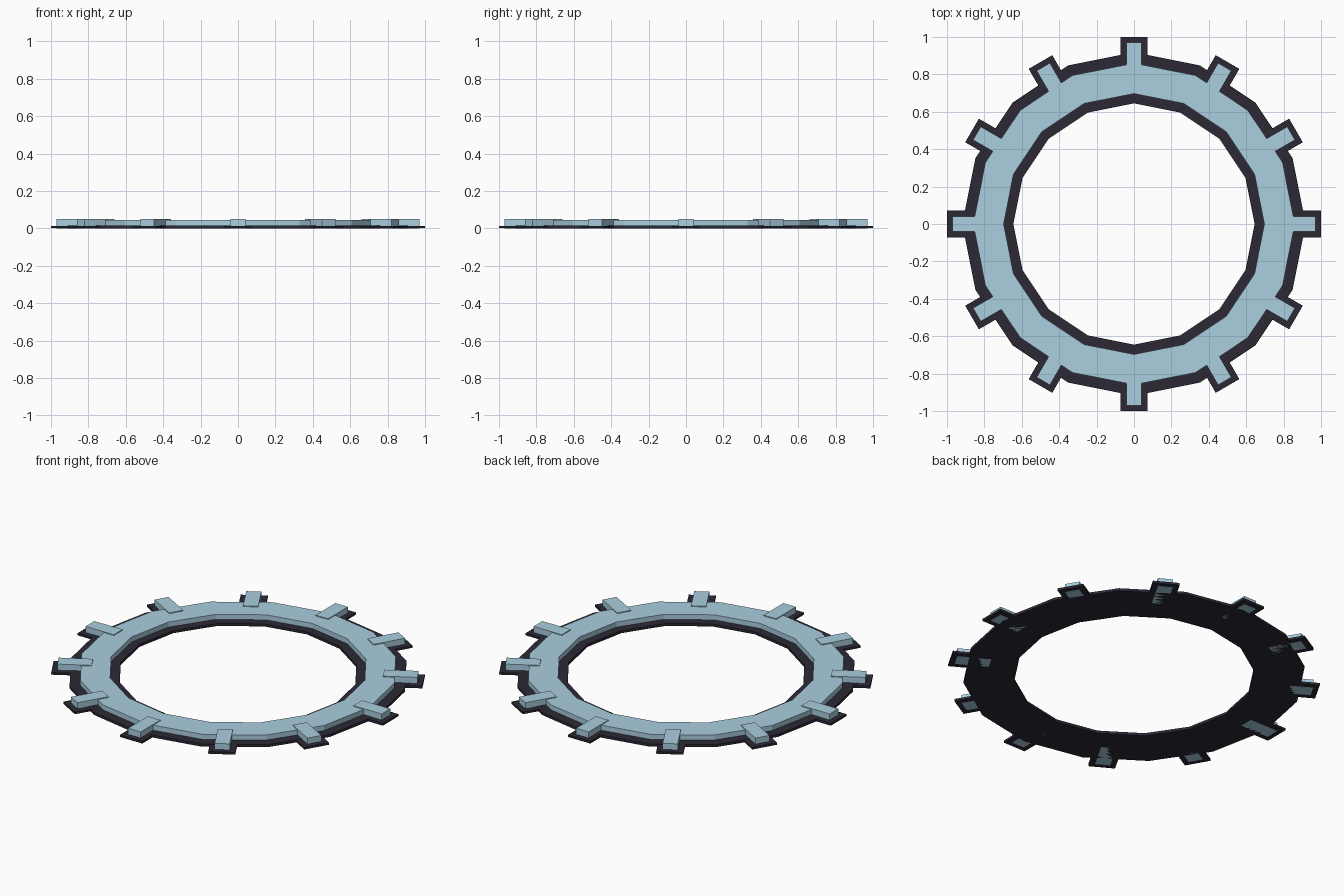
import bpy, bmesh
from math import cos, sin, pi

if "Cube" in bpy.data.objects:
    bpy.data.objects.remove(bpy.data.objects["Cube"])

SIDES, TEETH = 16, 12


def material(name, color):
    m = bpy.data.materials.new(name)
    m.diffuse_color = color
    m.use_nodes = True
    m.node_tree.nodes["Principled BSDF"].inputs["Base Color"].default_value = m.diffuse_color
    return m


dark = material("dark_trim", (0.025, 0.022, 0.035, 1))
blue = material("pale_blue", (0.40, 0.62, 0.74, 1))


def finish(name, bm, mat):
    bmesh.ops.recalc_face_normals(bm, faces=bm.faces[:])
    mesh = bpy.data.meshes.new(name)
    bm.to_mesh(mesh)
    bm.free()
    mesh.materials.append(mat)
    bpy.context.collection.objects.link(bpy.data.objects.new(name, mesh))


def ring(name, r_in, r_out, z0, z1, mat):
    """Faceted flat band: a rectangular section swept round the z axis."""
    bm = bmesh.new()
    section = [(r_in, z0), (r_out, z0), (r_out, z1), (r_in, z1)]
    loops = []
    for i in range(SIDES):
        a = 2 * pi * i / SIDES
        loops.append([bm.verts.new((r * cos(a), r * sin(a), z)) for r, z in section])
    for i in range(SIDES):
        p, q = loops[i], loops[(i + 1) % SIDES]
        for j in range(4):
            k = (j + 1) % 4
            bm.faces.new((p[j], q[j], q[k], p[k]))
    finish(name, bm, mat)


def teeth(name, r_in, r_out, half_w, z0, z1, mat):
    """Radial blocks repeated round the ring."""
    bm = bmesh.new()
    for i in range(TEETH):
        a = 2 * pi * i / TEETH
        c, s = cos(a), sin(a)
        outline = [(r_in, -half_w), (r_out, -half_w), (r_out, half_w), (r_in, half_w)]
        low, top = [[bm.verts.new((r * c - t * s, r * s + t * c, z)) for r, t in outline]
                    for z in (z0, z1)]
        bm.faces.new(low[::-1])
        bm.faces.new(top)
        for j in range(4):
            k = (j + 1) % 4
            bm.faces.new((low[j], low[k], top[k], top[j]))
    finish(name, bm, mat)


# Dark backing plate and its tooth borders
ring("backing_ring", 0.645, 0.918, 0.0, 0.015, dark)
teeth("backing_teeth", 0.77, 1.0, 0.073, 0.001, 0.014, dark)

# Raised pale ring with slightly taller teeth
ring("raised_ring", 0.697, 0.86, 0.008, 0.045, blue)
teeth("raised_teeth", 0.785, 0.97, 0.041, 0.0, 0.05, blue)
